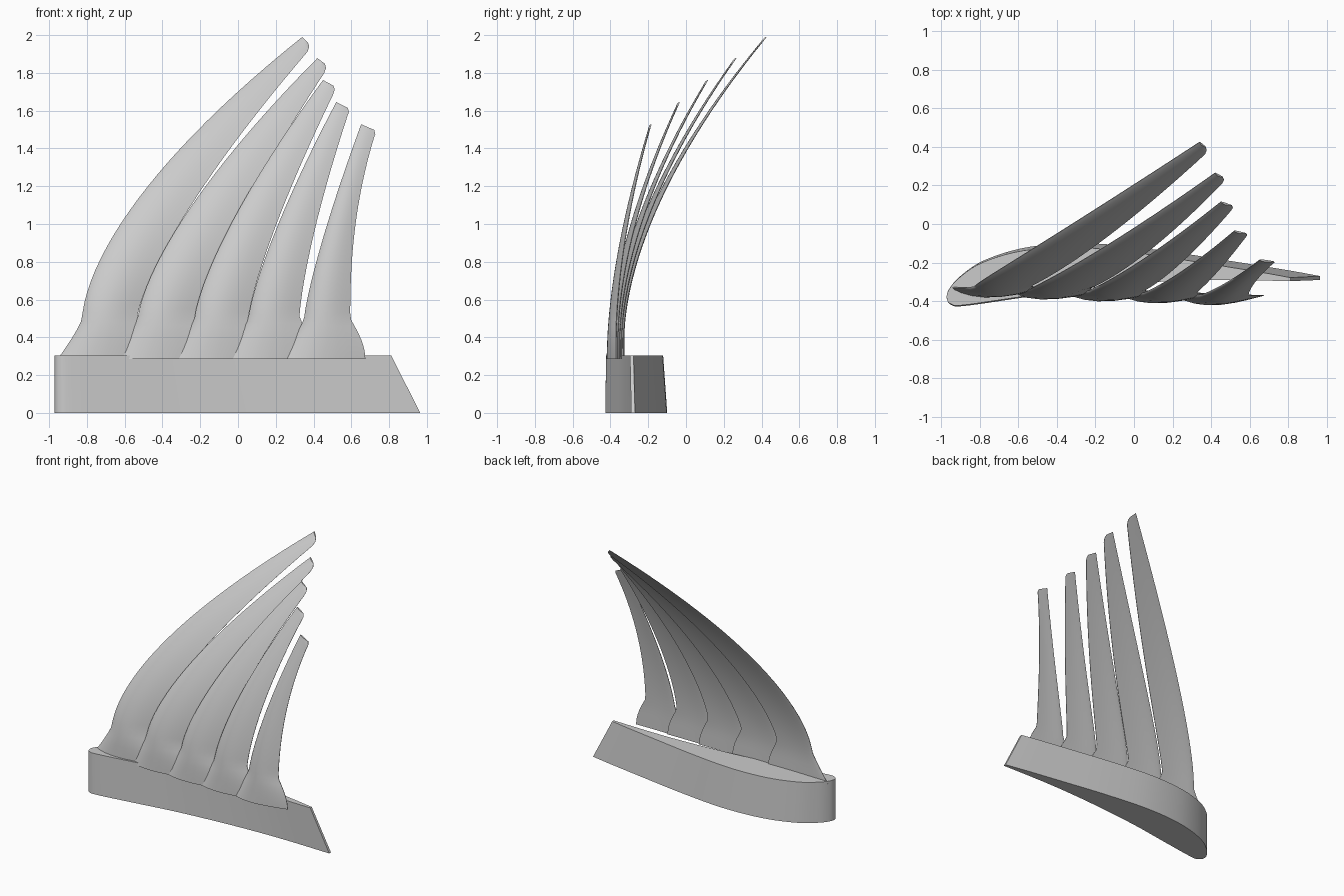
import bpy
import bmesh
import math
from mathutils import Vector

cube = bpy.data.objects.get("Cube")
if cube:
    bpy.data.objects.remove(cube, do_unlink=True)

grey = bpy.data.materials.new("light_grey")
grey.use_nodes = True
colour = (0.6, 0.6, 0.6, 1)
grey.diffuse_color = colour
grey.node_tree.nodes["Principled BSDF"].inputs["Base Color"].default_value = colour


def finish(bm, name, angle):
    """Clean the mesh, turn it into an object and shade it."""
    bmesh.ops.remove_doubles(bm, verts=bm.verts, dist=0.0005)
    bmesh.ops.recalc_face_normals(bm, faces=bm.faces)
    mesh = bpy.data.meshes.new(name)
    bm.to_mesh(mesh)
    bm.free()
    mesh.materials.append(grey)
    obj = bpy.data.objects.new(name, mesh)
    bpy.context.collection.objects.link(obj)
    bpy.ops.object.select_all(action="DESELECT")
    obj.select_set(True)
    bpy.context.view_layer.objects.active = obj
    bpy.ops.object.shade_smooth_by_angle(angle=math.radians(angle))
    return obj


def loft(bm, loops):
    """Skin a stack of closed loops and cap both ends."""
    rings = [[bm.verts.new(p) for p in loop] for loop in loops]
    count = len(rings[0])
    for low, high in zip(rings, rings[1:]):
        for i in range(count):
            j = (i + 1) % count
            bm.faces.new((low[i], low[j], high[j], high[i]))
    return rings


def smooth_path(points, steps=5):
    """Catmull-Rom curve through the points."""
    pts = [Vector(p) for p in points]
    pts = [pts[0]] + pts + [pts[-1]]
    path = []
    for a, b, c, d in zip(pts, pts[1:], pts[2:], pts[3:]):
        for k in range(steps):
            t = k / steps
            path.append(0.5 * (2 * b + (c - a) * t + (2 * a - 5 * b + 4 * c - d) * t ** 2
                               + (3 * b - a - 3 * c + d) * t ** 3))
    return path + [pts[-1]]


# Base: a cambered wing section that shrinks towards its nose as it rises
outline = smooth_path([
    (0.965, -0.27), (0.8, -0.24), (0.49, -0.19), (0.13, -0.135), (-0.23, -0.1),
    (-0.54, -0.118), (-0.77, -0.185), (-0.9, -0.27), (-0.96, -0.34), (-0.97, -0.39),
    (-0.945, -0.42), (-0.88, -0.425), (-0.6, -0.385), (-0.3, -0.34), (0, -0.31),
    (0.3, -0.29), (0.6, -0.283), (0.965, -0.29)])
nose = Vector((-0.97, -0.37))
top = [nose + (p - nose) * 0.92 for p in outline]
bm = bmesh.new()
rings = loft(bm, [[(p.x, p.y, 0) for p in outline], [(p.x, p.y, 0.305) for p in top]])
half = len(outline)
for ring in rings:
    bm.faces.new(ring)
finish(bm, "wing_base", 35)

# Blades: swept, cambered fins with a flared root and a blunt tip
ROOT, WAIST, DROP = 0.285, 0.5, 0.078
ROWS, CHORD = 28, 10


def edge_x(z, start, end, top_z, power):
    u = max(0, (z - WAIST) / (top_z - WAIST))
    return start + (end - start) * u ** power


def flare(z):
    return max(0, (WAIST - z) / (WAIST - ROOT))


def section(lead, trail, t):
    """Closed thin wing section between two edge points."""
    thick = 0.021 * (1 - t) ** 1.3 + 0.004
    camber = 0.022 * (1 - t) + 0.003
    front, back = [], []
    for k in range(CHORD + 1):
        s = 0.5 - 0.5 * math.cos(math.pi * k / CHORD)
        mid = lead.lerp(trail, s)
        bow = -camber * math.sin(math.pi * s ** 0.8)
        width = thick * math.sin(math.pi * s ** 0.7) + 0.0015
        front.append(mid + Vector((0, bow - width, 0)))
        back.append(mid + Vector((0, bow + width, 0)))
    return front + back[::-1]


def blade(name, height, lead, trail, depth):
    """lead and trail hold waist x, tip x and sweep power; depth holds root y and tip y."""
    trail_top = height - DROP

    def place(x, z):
        u = max(0, (z - 0.4) / (height - 0.4))
        return Vector((x, depth[0] + (depth[1] - depth[0]) * u ** 1.72, z))

    loops = []
    for r in range(ROWS + 1):
        t = (r / ROWS) ** 1.25
        zl = ROOT + (height - ROOT) * t
        zr = ROOT + (trail_top - ROOT) * t
        xl = edge_x(zl, lead[0], lead[1], height, lead[2]) - 0.13 * flare(zl) ** 1.2
        xr = edge_x(zr, trail[0], trail[1], trail_top, trail[2])
        xr += 0.08 * math.sin(math.pi / 2 * flare(zr))
        loops.append(section(place(xl, zl), place(xr, zr), t))
    # rounded trailing corner of the tip
    for out, drop in ((0.009, 0.052), (0.003, 0.03)):
        loops.append(section(place(lead[1], height),
                             place(trail[1] + out, height - drop), 1))
    bm = bmesh.new()
    rings = loft(bm, loops)
    n = len(rings[0])
    for ring in (rings[0], rings[-1]):
        for k in range(CHORD):
            bm.faces.new((ring[k], ring[k + 1], ring[n - 2 - k], ring[n - 1 - k]))
    finish(bm, name, 40)


blade("blade_1", 1.99, (-0.825, 0.34, 1.6), (-0.535, 0.368, 1.34), (-0.33, 0.425))
blade("blade_2", 1.878, (-0.53, 0.42, 1.44), (-0.23, 0.457, 1.24), (-0.34, 0.265))
blade("blade_3", 1.762, (-0.23, 0.45, 1.36), (0.055, 0.503, 1.28), (-0.35, 0.115))
blade("blade_4", 1.645, (0.055, 0.52, 1.3), (0.325, 0.578, 1.38), (-0.36, -0.035))
blade("blade_5", 1.528, (0.35, 0.652, 1.25), (0.594, 0.718, 2.3), (-0.37, -0.185))
